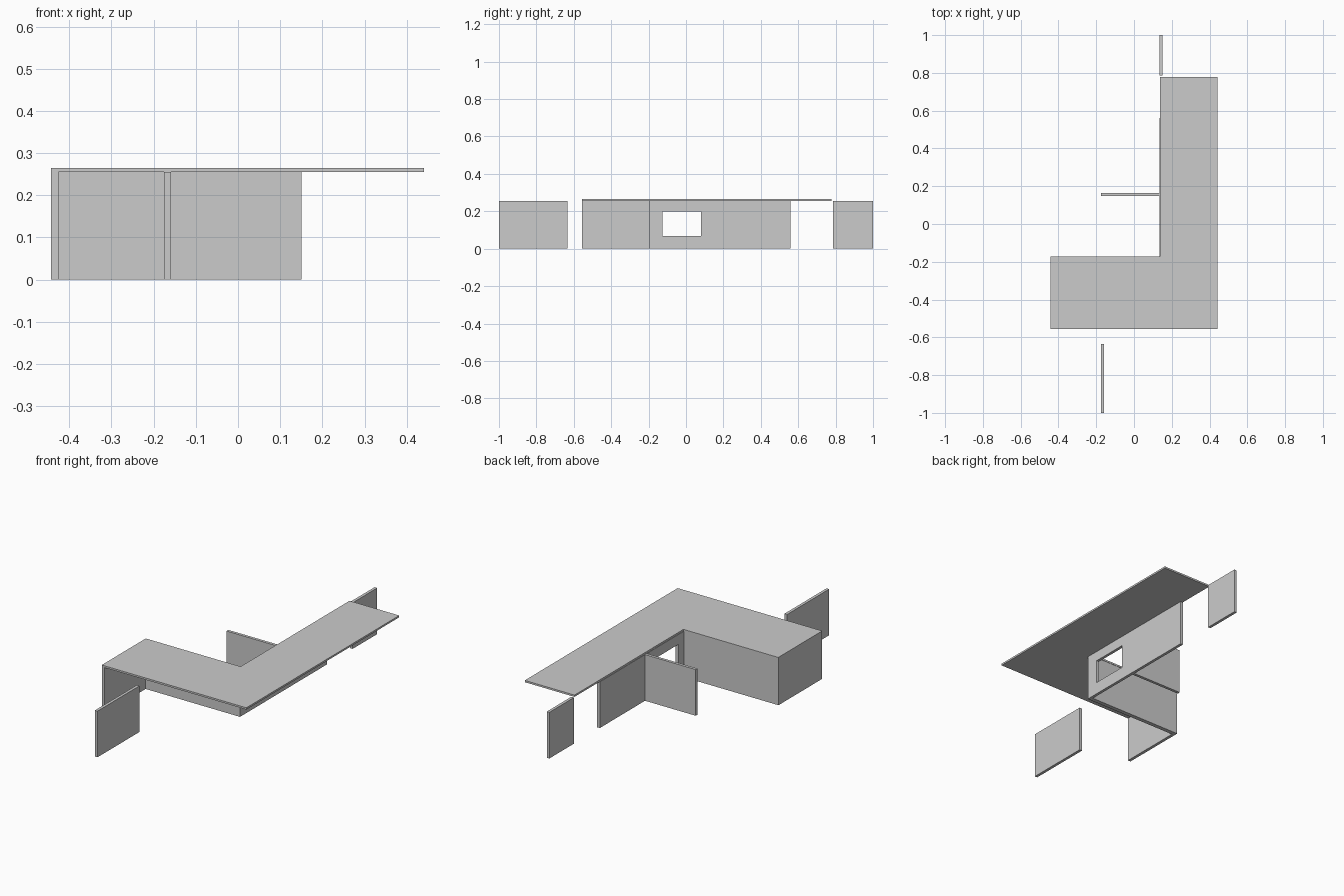
import bpy, bmesh

if "Cube" in bpy.data.objects:
    bpy.data.objects.remove(bpy.data.objects["Cube"])

WALL_H = 0.255


def extrude_outline(name, points, z0, z1):
    """Solid prism from a flat outline."""
    bm = bmesh.new()
    face = bm.faces.new([bm.verts.new((x, y, z0)) for x, y in points])
    top = bmesh.ops.extrude_face_region(bm, geom=[face])["geom"]
    bmesh.ops.translate(bm, vec=(0, 0, z1 - z0),
                        verts=[v for v in top if isinstance(v, bmesh.types.BMVert)])
    bmesh.ops.recalc_face_normals(bm, faces=bm.faces)
    mesh = bpy.data.meshes.new(name)
    bm.to_mesh(mesh)
    bm.free()
    obj = bpy.data.objects.new(name, mesh)
    bpy.context.collection.objects.link(obj)
    return obj


def block(name, x0, x1, y0, y1, z0=0.0, z1=WALL_H):
    return extrude_outline(name, [(x0, y0), (x1, y0), (x1, y1), (x0, y1)], z0, z1)


# L-shaped flat roof
extrude_outline("roof", [(-0.443, -0.557), (0.441, -0.557), (0.441, 0.778),
                         (0.137, 0.778), (0.137, -0.173), (-0.443, -0.173)],
                WALL_H, 0.265)

# Long wall with a window opening
long_wall = block("long_wall", 0.135, 0.151, -0.198, 0.56)
cutter = block("window_cutter", 0.05, 0.25, -0.126, 0.08, 0.068, 0.2)
cutter.hide_render = True
cutter.hide_set(True)
cut = long_wall.modifiers.new("window", "BOOLEAN")
cut.operation = "DIFFERENCE"
cut.solver = "EXACT"
cut.object = cutter

# Wall running left from the long wall, closed by an end return
extrude_outline("corner_wall", [(-0.443, -0.557), (-0.426, -0.557), (-0.426, -0.198),
                                (0.135, -0.198), (0.135, -0.175), (-0.443, -0.175)],
                0, WALL_H)

# Cross wall and the two free-standing panels
block("cross_wall", -0.175, 0.135, 0.149, 0.165)
block("front_panel", -0.175, -0.159, -1.0, -0.634)
block("rear_panel", 0.135, 0.151, 0.786, 1.0)
